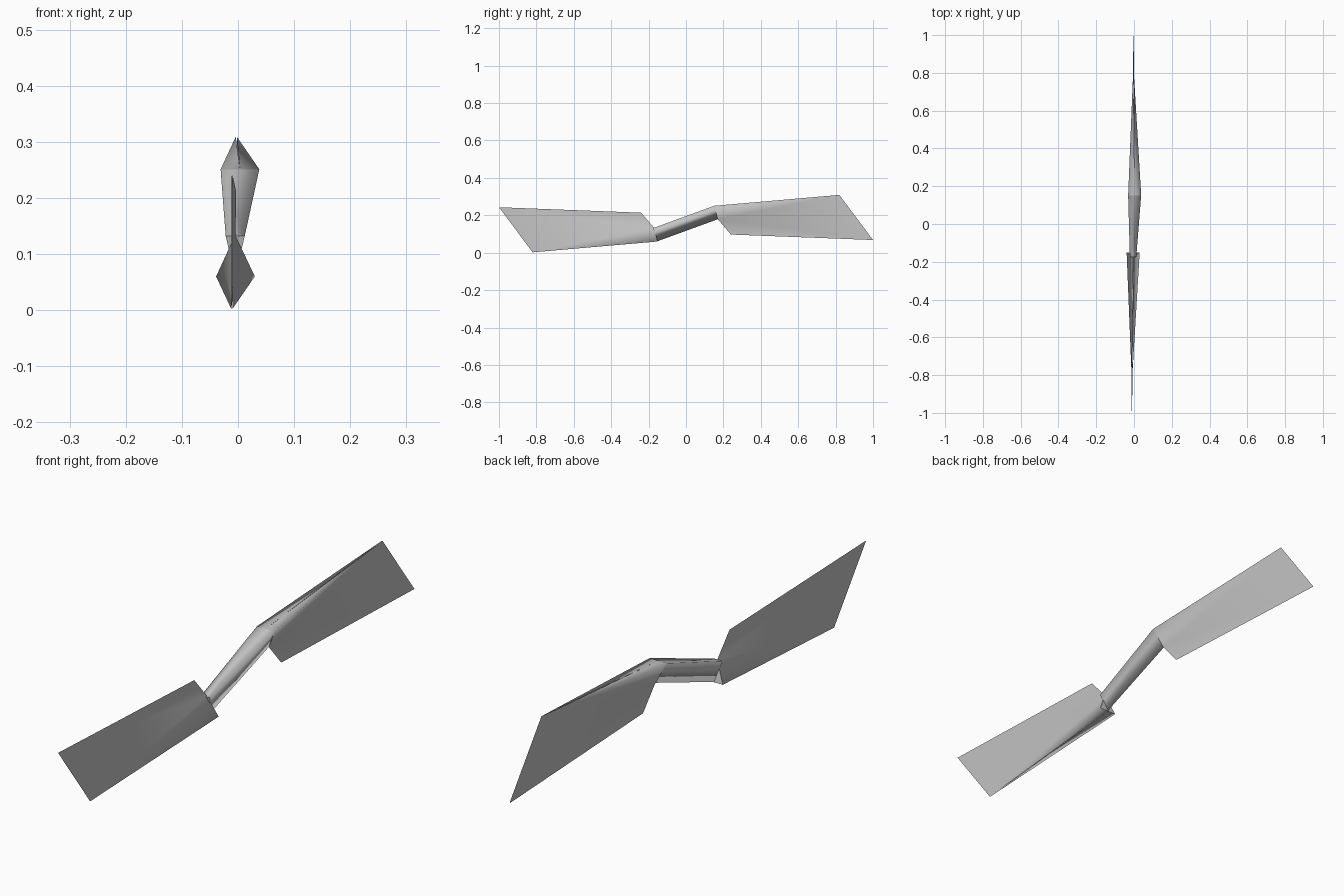
import bpy

if "Cube" in bpy.data.objects:
    bpy.data.objects.remove(bpy.data.objects["Cube"])

mat = bpy.data.materials.new("plain_grey")
mat.diffuse_color = (0.55, 0.55, 0.55, 1)
mat.use_nodes = True
mat.node_tree.nodes["Principled BSDF"].inputs["Base Color"].default_value = mat.diffuse_color


def make(name, verts, faces):
    mesh = bpy.data.meshes.new(name)
    mesh.from_pydata(verts, [], faces)
    mesh.materials.append(mat)
    mesh.polygons.foreach_set("use_smooth", [True] * len(mesh.polygons))
    ob = bpy.data.objects.new(name, mesh)
    bpy.context.collection.objects.link(ob)
    return ob


def turned(points):
    # half turn about the x axis, with a slight sideways shift
    return [(x - 0.008, -y, 0.311 - z) for x, y, z in points]


# blade profile: centre x, half thickness, y, z
profile = [
    (0.0035, 0.0345, 0.152, 0.251),   # spine corner
    (0.003, 0.001, 0.170, 0.179),     # inner ridge
    (0.003, 0.001, 0.240, 0.097),     # heel
    (-0.003, 0.001, 1.0, 0.068),      # far corner
    (-0.003, 0.001, 0.820, 0.309),    # spine tip
]
verts = [(0.0035, 0.152, 0.251)]      # middle of the spine end
faces = []
half = [(0, 1, 5), (1, 2, 5), (2, 3, 4), (2, 4, 5)]   # spine, wedge, thin sheet
for side in (1, -1):
    start = len(verts) - 1
    verts += [(x + side * t, y, z) for x, t, y, z in profile]
    for f in half:
        f = [i + start if i else 0 for i in f]
        faces.append(f if side > 0 else f[::-1])

# triangular end of the blade, with its own corners so it stays crisp
right, left = verts[1], verts[6]
ridge = (0.003, 0.170, 0.179)
n = len(verts)
verts += [right, left, ridge]
faces.append((n, n + 1, n + 2))

make("rear_blade", verts, faces)
make("front_blade", turned(verts), faces)

# tapering three-sided grip, wide at the rear and narrow at the front
rear = [left, right, ridge]
front = [(-0.022, -0.175, 0.132), (0.012, -0.175, 0.132), (-0.005, -0.156, 0.060)]
grip_faces = [
    (0, 3, 4), (0, 4, 1),             # top
    (1, 4, 5, 2), (2, 5, 3, 0),       # sides
    (6, 8, 7),                        # front end
]
make("grip", rear + front + front, grip_faces)
